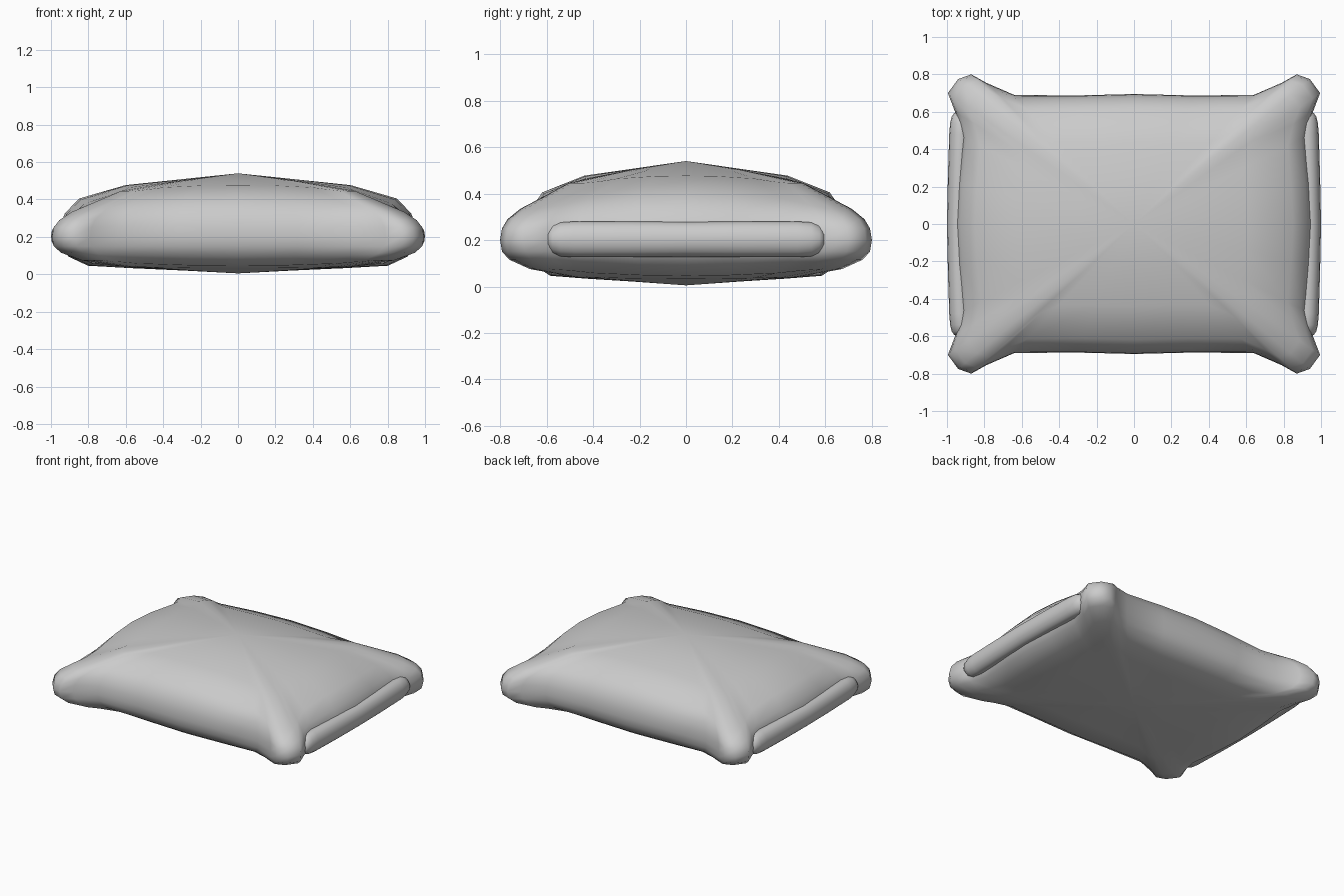
import bpy, bmesh, math

if "Cube" in bpy.data.objects:
    bpy.data.objects.remove(bpy.data.objects["Cube"])


def loft(name, rings, start, end):
    """Skin closed rings and close both ends with a fan to a point."""
    bm = bmesh.new()
    rows = [[bm.verts.new(p) for p in r] for r in rings]
    n = len(rows[0])
    for a, b in zip(rows, rows[1:]):
        for i in range(n):
            j = (i + 1) % n
            bm.faces.new((a[i], a[j], b[j], b[i]))
    for row, tip in ((rows[0], start), (rows[-1], end)):
        v = bm.verts.new(tip)
        for i in range(n):
            bm.faces.new((row[i], row[(i + 1) % n], v))
    bmesh.ops.recalc_face_normals(bm, faces=bm.faces)
    for f in bm.faces:
        f.smooth = True
    me = bpy.data.meshes.new(name)
    bm.to_mesh(me)
    bm.free()
    ob = bpy.data.objects.new(name, me)
    bpy.context.collection.objects.link(ob)
    return ob


# Pillow outline, one quarter: x, y, closeness to the corner
quarter = [(.955, 0, 0), (.945, .22, .08), (.925, .47, .4), (.957, .60, .8),
           (.995, .70, 1), (.94, .775, 1), (.87, .80, 1), (.79, .755, .8),
           (.64, .69, .4), (.32, .687, .08), (0, .695, 0)]
outline = list(quarter)
outline += [(-x, y, w) for x, y, w in quarter[-2::-1]]
outline += [(x, -y, w) for x, y, w in outline[-2:0:-1]]

# Levels: scale at mid edge, scale at corner, height at mid edge, height at corner
levels = [(.30, .30, .020, .022), (.60, .60, .033, .040), (.84, .84, .046, .075),
          (.95, .95, .095, .115), (.99, .99, .15, .15), (1, 1, .20, .20),
          (.995, .99, .26, .25), (.97, .96, .325, .29), (.89, .89, .405, .335),
          (.63, .63, .477, .445), (.30, .30, .510, .502)]
rings = []
for s0, s1, z0, z1 in levels:
    rings.append([(x * (s0 + (s1 - s0) * w), y * (s0 + (s1 - s0) * w),
                   z0 + (z1 - z0) * w) for x, y, w in outline])
loft("pillow", rings, (0, 0, .005), (0, 0, .54))

# Rounded side bars: y, outer x, half height
half = [(.593, .962, .042), (.575, .974, .062), (.54, .983, .073), (.48, .988, .077), (.25, .995, .077)]
stations = [(-y, x, h) for y, x, h in half] + [(0, 1.0, .075)] + half[::-1]
for name, side in (("right_bar", 1), ("left_bar", -1)):
    rings = []
    for y, xo, h in stations:
        ring = []
        for k in range(16):
            a = 2 * math.pi * k / 16
            ring.append((side * (xo - .06 + .06 * math.cos(a)), y, .203 + h * math.sin(a)))
        rings.append(ring)
    loft(name, rings, (side * .90, -.596, .203), (side * .90, .596, .203))
